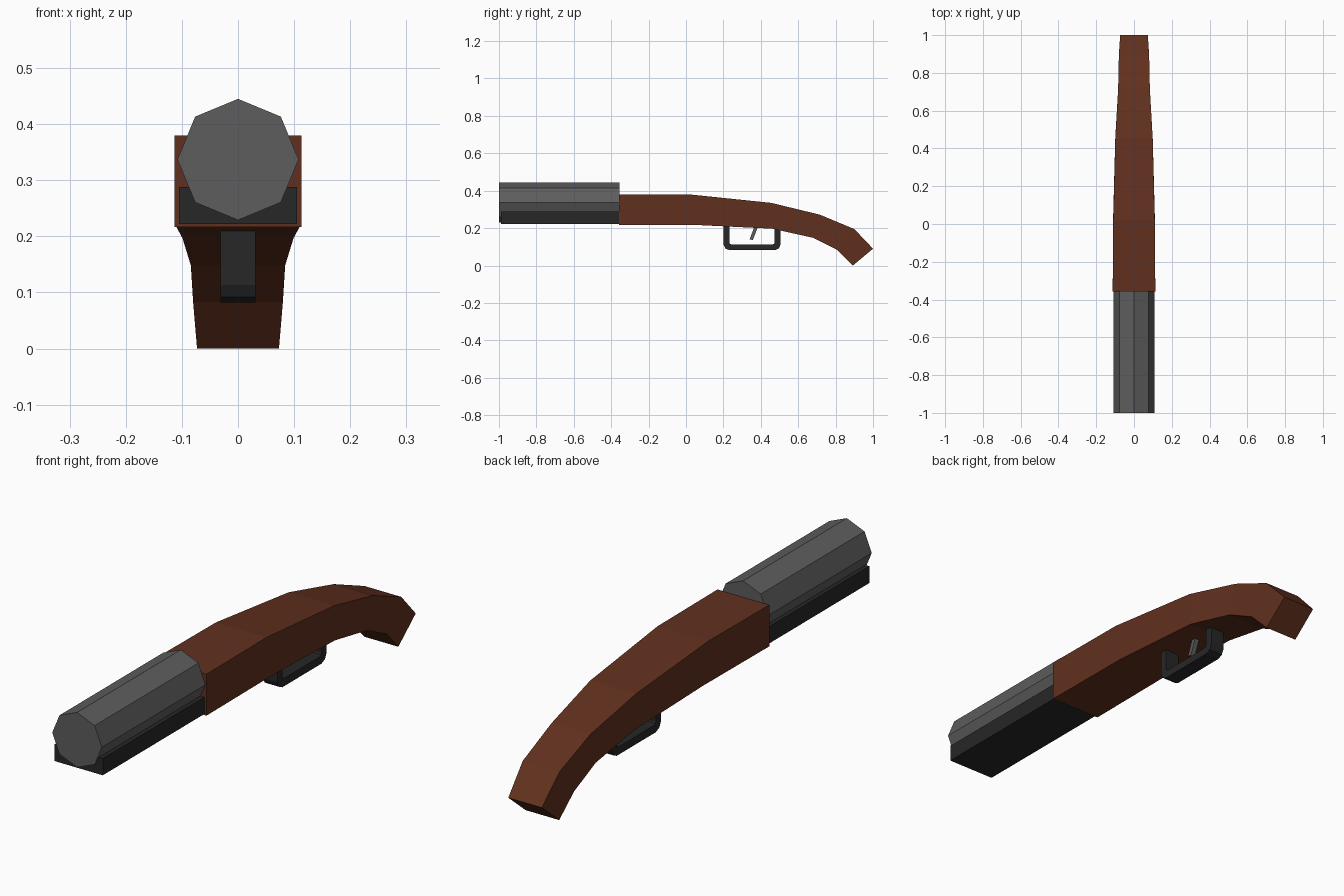
import bpy, bmesh, math

if "Cube" in bpy.data.objects:
    bpy.data.objects.remove(bpy.data.objects["Cube"])


def material(name, rgb):
    m = bpy.data.materials.new(name)
    m.diffuse_color = (*rgb, 1)
    m.use_nodes = True
    m.node_tree.nodes["Principled BSDF"].inputs["Base Color"].default_value = m.diffuse_color
    return m


wood = material("dark_wood", (0.12, 0.03, 0.013))
steel = material("grey_steel", (0.11, 0.11, 0.11))
black = material("black_steel", (0.02, 0.02, 0.02))


def loft(name, rings, mat):
    """Join closed rings of (x, y, z) points into a capped flat-faced solid."""
    bm = bmesh.new()
    loops = [[bm.verts.new(p) for p in ring] for ring in rings]
    n = len(loops[0])
    for a, b in zip(loops, loops[1:]):
        for i in range(n):
            j = (i + 1) % n
            bm.faces.new((a[i], a[j], b[j], b[i]))
    bm.faces.new(loops[0])
    bm.faces.new(loops[-1])
    bmesh.ops.recalc_face_normals(bm, faces=bm.faces)
    mesh = bpy.data.meshes.new(name)
    bm.to_mesh(mesh)
    bm.free()
    mesh.materials.append(mat)
    obj = bpy.data.objects.new(name, mesh)
    bpy.context.collection.objects.link(obj)
    return obj


def side_profile(name, profile, half_width, mat):
    """Extrude a (y, z) outline symmetrically across x."""
    return loft(name, [[(x, y, z) for y, z in profile]
                       for x in (-half_width, half_width)], mat)


# Octagonal barrel
octagon = [(0.108 * math.sin(i * math.pi / 4), 0.337 + 0.108 * math.cos(i * math.pi / 4))
           for i in range(8)]
loft("barrel", [[(x, y, z) for x, z in octagon] for y in (-1.0, -0.355)], steel)

# Block under the barrel
side_profile("under_barrel_block",
             [(-0.99, 0.222), (-0.35, 0.222), (-0.35, 0.288), (-0.99, 0.288)], 0.105, black)

# Curved stock: top y, top z, bottom y, bottom z, half width
stations = [(-0.357, 0.38, -0.357, 0.217, 0.113),
            (0.02, 0.38, 0.05, 0.217, 0.110),
            (0.455, 0.335, 0.46, 0.197, 0.099),
            (0.715, 0.272, 0.68, 0.148, 0.084),
            (0.90, 0.195, 0.81, 0.083, 0.080),
            (1.0, 0.09, 0.892, 0.0, 0.073)]
loft("stock", [[(-w, ty, tz), (w, ty, tz), (w, by, bz), (-w, by, bz)]
               for ty, tz, by, bz, w in stations], wood)

# Trigger guard: a U-shaped band, mirrored front to back
outer = [(0.153, 0.215), (0.153, 0.113), (0.143, 0.092), (0.122, 0.082)]
inner = [(0.121, 0.215), (0.121, 0.123), (0.118, 0.116), (0.111, 0.113)]
mid = 0.353


def u_path(half):
    return [(mid - d, z) for d, z in half] + [(mid + d, z) for d, z in reversed(half)]


side_profile("trigger_guard", u_path(outer) + u_path(inner)[::-1], 0.031, black)

# Slanted trigger
side_profile("trigger", [(0.340, 0.140), (0.357, 0.136), (0.390, 0.220), (0.370, 0.220)],
             0.010, steel)
